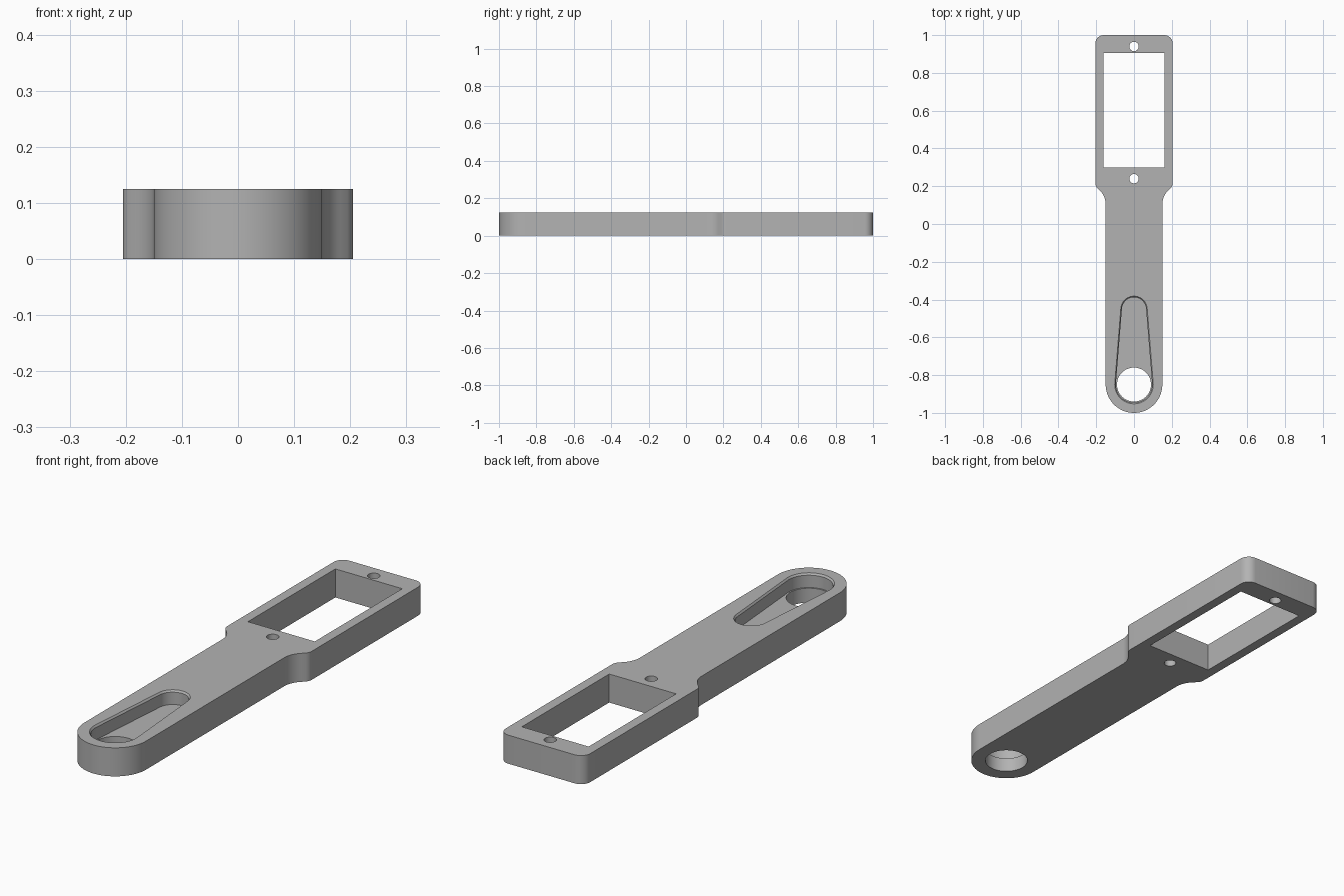
import bpy, bmesh, math
from mathutils import Vector

if "Cube" in bpy.data.objects:
    bpy.data.objects.remove(bpy.data.objects["Cube"])

H = 0.125          # plate thickness
FLOOR = 0.063      # height of the pocket floor

grey = bpy.data.materials.new("grey")
grey.diffuse_color = (0.45, 0.45, 0.45, 1)
grey.use_nodes = True
grey.node_tree.nodes["Principled BSDF"].inputs["Base Color"].default_value = grey.diffuse_color


def arc(cx, cy, r, a0, a1, n):
    """Points along an arc, angles in degrees."""
    steps = [math.radians(a0 + (a1 - a0) * i / n) for i in range(n + 1)]
    return [(cx + r * math.cos(a), cy + r * math.sin(a)) for a in steps]


def loft(name, sections):
    """Solid through stacked (z, outline) sections of equal point count."""
    bm = bmesh.new()
    rings = [[bm.verts.new((x, y, z)) for x, y in pts] for z, pts in sections]
    bm.faces.new(rings[0][::-1])
    bm.faces.new(rings[-1])
    for low, high in zip(rings, rings[1:]):
        n = len(low)
        for i in range(n):
            j = (i + 1) % n
            bm.faces.new((low[i], low[j], high[j], high[i]))
    bmesh.ops.recalc_face_normals(bm, faces=bm.faces[:])
    mesh = bpy.data.meshes.new(name)
    bm.to_mesh(mesh)
    bm.free()
    mesh.materials.append(grey)
    ob = bpy.data.objects.new(name, mesh)
    bpy.context.collection.objects.link(ob)
    return ob


def teardrop(grow):
    """Tapered slot outline: large round end at the front, small one behind."""
    y0, r0, y1, r1 = -0.85, 0.096 + grow, -0.452, 0.064 + grow
    tilt = math.degrees(math.asin((r0 - r1) / (y1 - y0)))
    return (arc(0, y1, r1, tilt, 180 - tilt, 24)
            + arc(0, y0, r0, 180 - tilt, 360 + tilt, 36))


# Right half of the handle outline, from front tip to back edge
half = arc(0, -0.85, 0.15, -90, 0, 20)
half += arc(0.25, 0.105, 0.10, 180, 132, 10)          # concave neck
half += arc(0.165, 0.218, 0.04, -42, 0, 5)            # shoulder
half += arc(0.160, 0.955, 0.045, 0, 90, 8)            # back corner
outline = half + [(-x, y) for x, y in reversed(half[1:])]
handle = loft("handle", [(0, outline), (H, outline)])

# Cutters: window, screw holes, eye hole, tapered pocket with chamfered rim
W = 0.162
window = [(-W, 0.30), (W, 0.30), (W, 0.905), (-W, 0.905)]
cutters = [loft("window_cutter", [(-0.1, window), (0.3, window)])]
for name, y, r, n in (("front_screw_cutter", 0.24, 0.025, 24),
                      ("back_screw_cutter", 0.94, 0.025, 24),
                      ("eye_hole_cutter", -0.85, 0.09, 48)):
    ring = arc(0, y, r, 0, 360, n)[:-1]
    cutters.append(loft(name, [(-0.1, ring), (0.3, ring)]))
cutters.append(loft("pocket_cutter", [
    (FLOOR, teardrop(0)), (H - 0.008, teardrop(0)),
    (H, teardrop(0.006)), (0.2, teardrop(0.006))]))

bpy.context.view_layer.objects.active = handle
handle.select_set(True)
for c in cutters:
    mod = handle.modifiers.new(c.name, 'BOOLEAN')
    mod.operation = 'DIFFERENCE'
    mod.solver = 'EXACT'
    mod.object = c
    bpy.ops.object.modifier_apply(modifier=mod.name)
    bpy.data.objects.remove(c)

bpy.ops.object.shade_smooth_by_angle(angle=math.radians(25))
